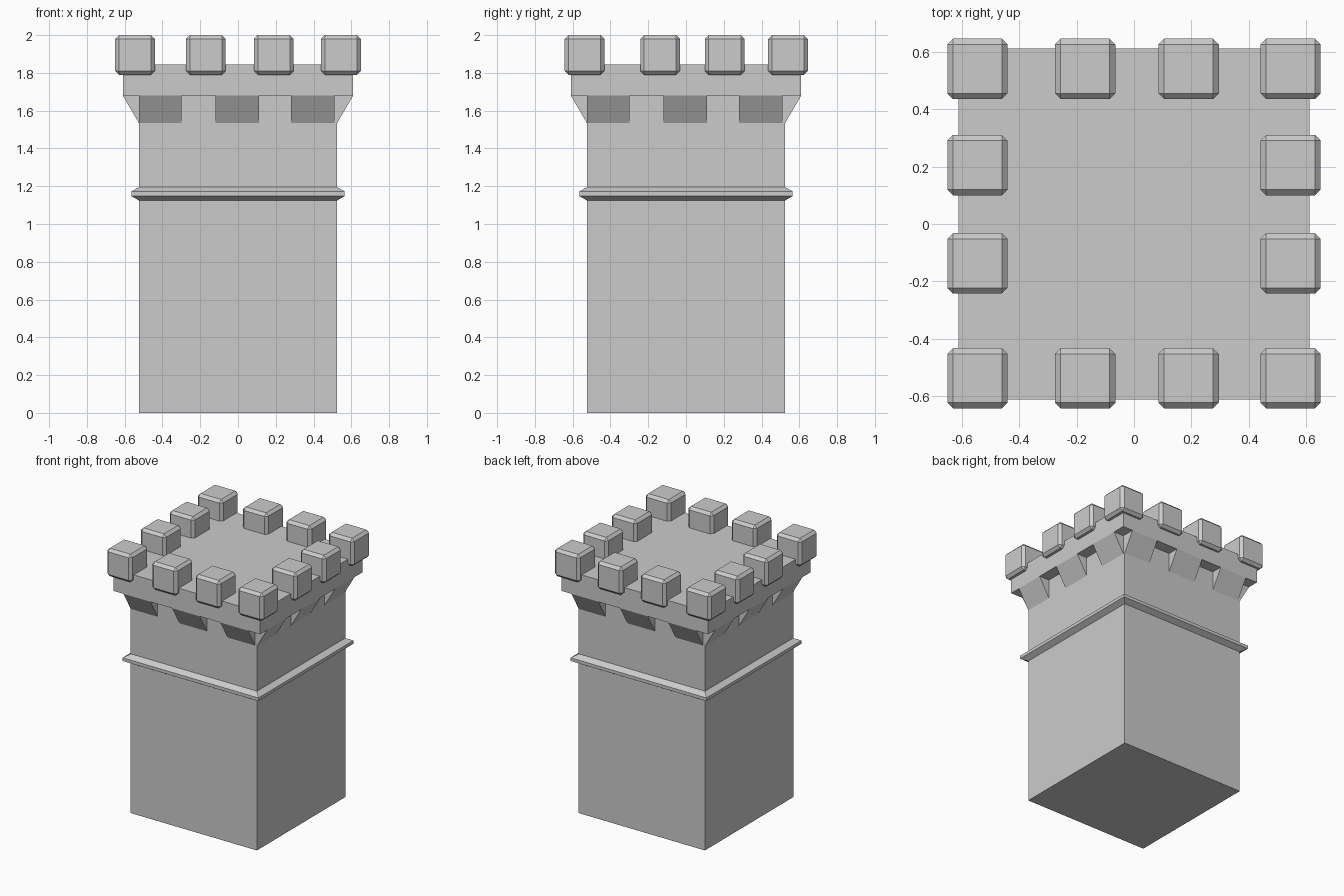
import bpy, bmesh
from math import pi
from mathutils import Matrix

if "Cube" in bpy.data.objects:
    bpy.data.objects.remove(bpy.data.objects["Cube"])

SHAFT, DECK = 0.525, 0.61        # half widths


def add_object(name, bm):
    bmesh.ops.recalc_face_normals(bm, faces=bm.faces)
    mesh = bpy.data.meshes.new(name)
    bm.to_mesh(mesh)
    bm.free()
    obj = bpy.data.objects.new(name, mesh)
    bpy.context.collection.objects.link(obj)
    return obj


def square_tower(name, profile):
    """Stack square rings given as (half width, height) and cap the ends."""
    bm = bmesh.new()
    rings = [[bm.verts.new((sx * r, sy * r, z))
              for sx, sy in ((-1, -1), (1, -1), (1, 1), (-1, 1))]
             for r, z in profile]
    for a, b in zip(rings, rings[1:]):
        for i in range(4):
            j = (i + 1) % 4
            bm.faces.new((a[i], a[j], b[j], b[i]))
    bm.faces.new(rings[0][::-1])
    bm.faces.new(rings[-1])
    return add_object(name, bm)


def corbel(name, x0, x1, turn):
    """Wedge bracket under the deck on the front wall, turned to a side."""
    bm = bmesh.new()
    section = ((-SHAFT, 1.535), (-SHAFT, 1.68), (-DECK, 1.68))
    a, b = ([bm.verts.new((x, y, z)) for y, z in section] for x in (x0, x1))
    bm.faces.new(a)
    bm.faces.new(b[::-1])
    for i in range(3):
        j = (i + 1) % 3
        bm.faces.new((a[i], b[i], b[j], a[j]))
    bm.transform(Matrix.Rotation(turn * pi / 2, 4, 'Z'))
    return add_object(name, bm)


def merlon(x, y):
    """Bevelled battlement block."""
    bm = bmesh.new()
    bmesh.ops.create_cube(bm, size=1)
    bm.transform(Matrix.Translation((x, y, 1.895)) @ Matrix.Diagonal((0.21, 0.21, 0.21, 1)))
    obj = add_object("merlon", bm)
    bevel = obj.modifiers.new("chamfer", 'BEVEL')
    bevel.width = 0.02
    bevel.segments = 1
    return obj


# Main shaft with the string course moulded into it
square_tower("tower_shaft", [(SHAFT, 0), (SHAFT, 1.125), (0.565, 1.148),
                             (0.565, 1.172), (0.53, 1.192), (SHAFT, 1.197),
                             (SHAFT, 1.68)])

# Overhanging deck
square_tower("parapet_deck", [(DECK, 1.68), (DECK, 1.845)])

# Three corbels on each side
for side in range(4):
    for x0, x1 in ((-0.525, -0.30), (-0.12, 0.11), (0.28, 0.51)):
        corbel("corbel", x0, x1, side)

# Ring of battlements, four along each edge
xs = (-0.545, -0.17, 0.19, 0.545)
ys = (-0.537, -0.137, 0.205, 0.54)
for i, x in enumerate(xs):
    for j, y in enumerate(ys):
        if i in (0, 3) or j in (0, 3):
            merlon(x, y)
